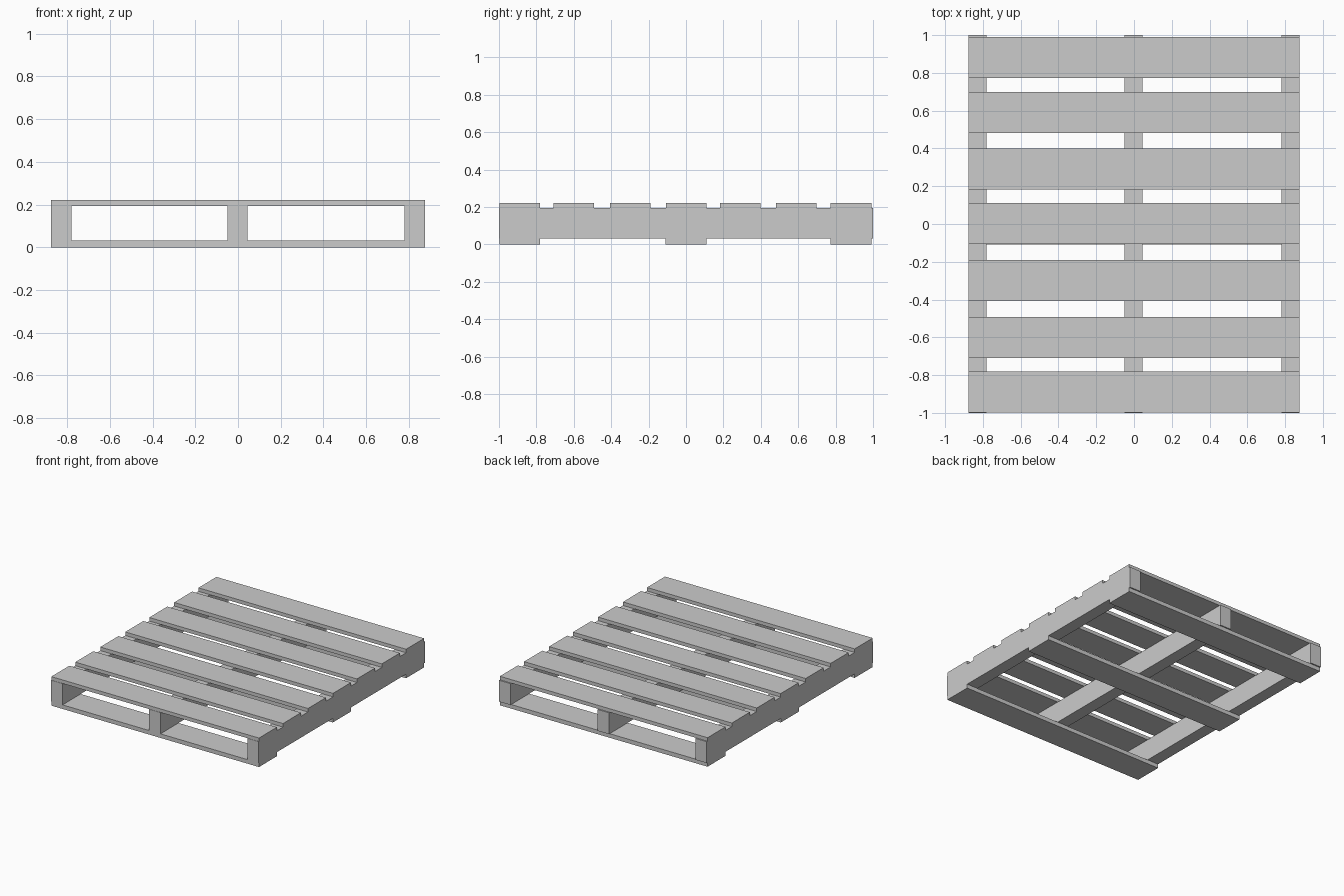
import bpy

if "Cube" in bpy.data.objects:
    bpy.data.objects.remove(bpy.data.objects["Cube"])


def box(name, x0, x1, y0, y1, z0, z1):
    bpy.ops.mesh.primitive_cube_add(
        size=1, location=((x0 + x1) / 2, (y0 + y1) / 2, (z0 + z1) / 2))
    ob = bpy.context.object
    ob.name = name
    ob.data.name = name
    ob.scale = (x1 - x0, y1 - y0, z1 - z0)
    bpy.ops.object.transform_apply(location=False, rotation=False, scale=True)
    return ob


HALF_X = 0.875
BOARD = 0.217           # board width along y
Z_LOW, Z_HIGH, Z_TOP = 0.031, 0.194, 0.221

# Three stringers running front to back
for side, x0 in (("left", -HALF_X), ("middle", -0.05), ("right", 0.78)):
    box(f"stringer_{side}", x0, x0 + 0.095, -1, 1, Z_LOW, Z_HIGH)

# Seven deck boards across the top
for i, y in enumerate((-0.889, -0.6, -0.299, 0.002, 0.29, 0.59, 0.882)):
    box(f"deck_board_{i + 1}", -HALF_X, HALF_X,
        y - BOARD / 2, y + BOARD / 2, Z_HIGH, Z_TOP)

# Three boards underneath
for side, y in (("front", -0.889), ("middle", 0.0), ("back", 0.882)):
    box(f"bottom_board_{side}", -HALF_X, HALF_X,
        y - BOARD / 2, y + BOARD / 2, 0, Z_LOW)
